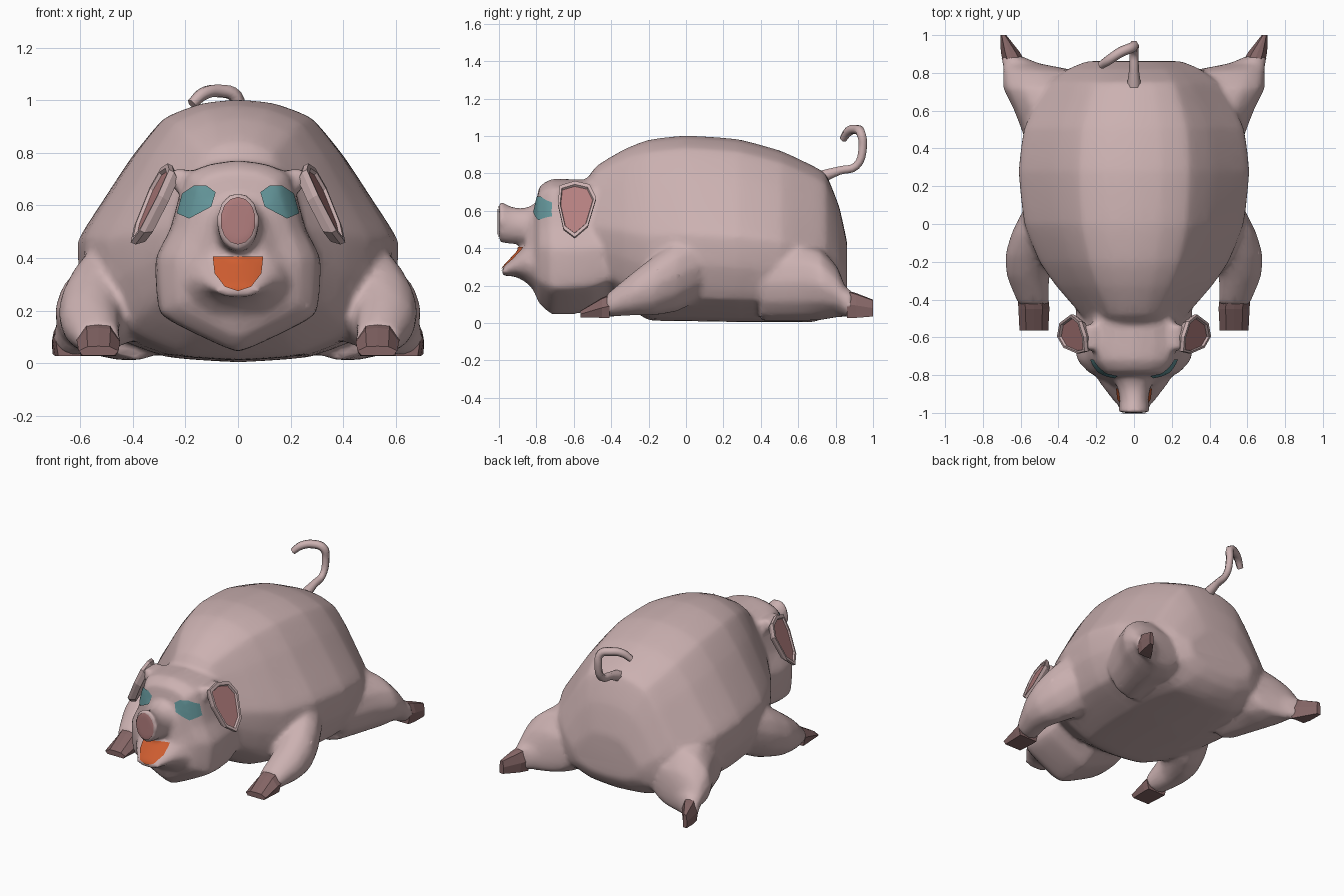
import bpy, bmesh, math
from mathutils import Vector
from mathutils.bvhtree import BVHTree

if "Cube" in bpy.data.objects:
    bpy.data.objects.remove(bpy.data.objects["Cube"])


def material(name, rgb):
    m = bpy.data.materials.new(name)
    m.diffuse_color = (*rgb, 1)
    m.use_nodes = True
    m.node_tree.nodes["Principled BSDF"].inputs["Base Color"].default_value = m.diffuse_color
    return m


SKIN = material("skin", (0.60, 0.44, 0.44))
PINK = material("pink", (0.45, 0.21, 0.21))
HOOF = material("hoof", (0.23, 0.13, 0.13))
EYE = material("eye", (0.13, 0.31, 0.33))
MOUTH = material("mouth", (0.62, 0.11, 0.03))


def make(name, verts, faces, mats, smooth=True):
    me = bpy.data.meshes.new(name)
    me.from_pydata(verts, [], faces)
    bm = bmesh.new()
    bm.from_mesh(me)
    bmesh.ops.recalc_face_normals(bm, faces=bm.faces)
    for f in bm.faces:
        f.smooth = smooth
    bm.to_mesh(me)
    bm.free()
    for m in mats:
        me.materials.append(m)
    ob = bpy.data.objects.new(name, me)
    bpy.context.collection.objects.link(ob)
    return ob


def full(half):
    """Mirror a half section (x, height fraction) to a closed one."""
    return half + [(-x, z) for x, z in half[-2:0:-1]]


def spline(pts, closed=False, k=3, mix=.4):
    """Points between straight chords (mix 0) and a Catmull-Rom curve (mix 1)."""
    n, out = len(pts), []
    for i in range(n if closed else n - 1):
        a, b, c, d = (pts[j % n] if closed else pts[min(max(j, 0), n - 1)] for j in range(i - 1, i + 3))
        for t in (j / k for j in range(k)):
            out.append(tuple(mix * .5 * (2 * q + (r - p) * t + (2 * p - 5 * q + 4 * r - s) * t * t
                                         + (3 * q - p - 3 * r + s) * t ** 3) + (1 - mix) * (q + (r - q) * t)
                             for p, q, r, s in zip(a, b, c, d)))
    return out if closed else out + [tuple(pts[-1])]


ROUND = [(math.sin(i * math.tau / 12), 0.5 + 0.5 * math.cos(i * math.tau / 12)) for i in range(12)]
HOOF_SEC = full([(0, 1), (.55, .95), (1, .5), (.8, 0), (0, 0)])
BODY = full([(0, 1), (.24, .985), (.48, .93), (.67, .79), (.85, .62), (1, .47),
             (.98, .3), (.85, .12), (.45, .02), (0, 0)])
HEAD = full([(0, 1), (.35, .98), (.62, .93), (.72, .8), (.82, .64), (1, .48),
             (.95, .2), (.5, .09), (0, 0)])


def loft(name, rings, section=ROUND, side=1, mats=(SKIN,), smooth=True):
    """Rings along y: (y, centre x, half width, bottom z, top z)."""
    if smooth:
        rings, section = spline(rings), spline(section, True)
    n = len(section)
    verts = [(side * cx + side * hw * x, y, z0 + (z1 - z0) * z)
             for y, cx, hw, z0, z1 in rings for x, z in section]
    faces = [(r * n + i, r * n + (i + 1) % n, (r + 1) * n + (i + 1) % n, (r + 1) * n + i)
             for r in range(len(rings) - 1) for i in range(n)]
    faces += [tuple(range(n)), tuple(range(len(verts) - n, len(verts)))]
    return make(name, verts, faces, mats, smooth)


# Trunk, head, snout and lower jaw
skin = [
    loft("trunk", [(-.55, 0, .22, .3, .74), (-.48, 0, .28, .22, .84), (-.33, 0, .41, .1, .93),
                   (-.2, 0, .50, .015, .98), (0, 0, .58, .01, 1.003), (.28, 0, .61, .005, .983),
                   (.51, 0, .58, .005, .92), (.68, 0, .49, .005, .84), (.75, 0, .44, .03, .795),
                   (.82, 0, .35, .08, .62), (.862, 0, .25, .15, .43)], BODY),
    loft("head", [(-.25, 0, .24, .28, .7), (-.35, 0, .29, .14, .74), (-.5, 0, .31, .06, .765),
                  (-.62, 0, .315, .045, .77), (-.72, 0, .30, .045, .77), (-.785, 0, .24, .1, .73),
                  (-.81, 0, .19, .16, .6), (-.86, 0, .13, .24, .5)], HEAD),
    loft("snout", [(-.7, 0, .16, .35, .68), (-.8, 0, .12, .38, .64), (-.87, 0, .087, .42, .615),
                   (-.94, 0, .077, .42, .625), (-1.0, 0, .085, .43, .66)]),
    loft("jaw", [(-.75, 0, .24, .12, .46), (-.86, 0, .17, .22, .42), (-.92, 0, .125, .25, .36),
                 (-.985, 0, .08, .25, .29)]),
]

# Legs and ear roots, with separate hooves
for s, tag in ((1, "left"), (-1, "right")):
    skin += [
        loft("front_leg", [(.07, .42, .17, .12, .5), (-.05, .48, .17, .06, .45), (-.17, .54, .143, .04, .36),
                           (-.28, .56, .113, .04, .275), (-.43, .53, .083, .03, .15)], side=s),
        loft("back_leg", [(.4, .38, .18, .01, .42), (.6, .44, .195, .01, .43), (.72, .46, .235, .015, .40),
                          (.81, .50, .195, .03, .30), (.85, .60, .10, .03, .20),
                          (.89, .652, .055, .03, .17)], side=s),
        loft("ear_root", [(-.67, .22, .05, .66, .74), (-.53, .22, .05, .66, .74)], side=s),
    ]
    loft("front_hoof_" + tag, [(-.41, .532, .082, .028, .152), (-.45, .53, .082, .028, .135),
                               (-.565, .53, .076, .03, .065)], HOOF_SEC, s, (HOOF,), False)
    loft("back_hoof_" + tag, [(.86, .635, .06, .028, .175), (.91, .655, .05, .028, .16),
                              (1.0, .692, .016, .035, .125)], HOOF_SEC, s, (HOOF,), False)

    # Drooping ear: thick rim with a pink inset face, turned slightly forward
    outline = [(-.08, .08), (0, 0), (.08, .06), (.115, .3), (.07, .8), (0, 1), (-.06, .85), (-.09, .4)]
    verts = []
    for scale, depth in ((.85, -.05), (1, -.02), (1, 0), (.87, 0), (.83, -.012)):
        for y, t in outline:
            t = .48 + (t - .48) * scale
            verts.append((s * (.268 + .14 * t + .9 * depth + .22 * y * scale),
                          -.595 + y * scale, .76 - .3 * t + .42 * depth))
    n = len(outline)
    faces = [(r * n + i, r * n + (i + 1) % n, (r + 1) * n + (i + 1) % n, (r + 1) * n + i)
             for r in range(4) for i in range(n)]
    faces += [tuple(range(n)), tuple(range(4 * n, 5 * n))]
    ear = make("ear_" + tag, verts, faces, (SKIN, PINK), False)
    ear.data.polygons[-1].material_index = 1

# Fuse the skin parts into one continuous body
verts, faces = [], []
for part in skin:
    k = len(verts)
    verts += [v.co.copy() for v in part.data.vertices]
    faces += [tuple(i + k for i in p.vertices) for p in part.data.polygons]
    bpy.data.objects.remove(part)
body = make("body", verts, faces, (SKIN,))
mod = body.modifiers.new("fuse", 'REMESH')
mod.mode, mod.voxel_size, mod.use_smooth_shade = 'VOXEL', .016, True
mod = body.modifiers.new("blend", 'SMOOTH')
mod.factor, mod.iterations = .5, 9
mod = body.modifiers.new("reduce", 'DECIMATE')
mod.ratio = .25


def bake(ob):
    dg = bpy.context.evaluated_depsgraph_get()
    return bpy.data.meshes.new_from_object(ob.evaluated_get(dg))


me = bake(body)
body.modifiers.clear()
body.data = me
if not me.materials:
    me.materials.append(SKIN)
for p in me.polygons:
    p.material_index, p.use_smooth = 0, True
tree = BVHTree.FromPolygons([v.co for v in me.vertices], [p.vertices for p in me.polygons])


def patch(name, outline, mat):
    """Coloured patch: front outline (x, z) laid onto the body surface."""
    outline = [(a[0] + (b[0] - a[0]) * t, a[1] + (b[1] - a[1]) * t)
               for a, b in zip(outline, outline[1:] + outline[:1]) for t in (0, .25, .5, .75)]
    n, rings = len(outline), 8
    cx, cz = (sum(p[i] for p in outline) / n for i in (0, 1))
    flat = [(cx, cz)] + [(cx + (x - cx) * r / rings, cz + (z - cz) * r / rings)
                         for r in range(1, rings + 1) for x, z in outline]
    verts = []
    for x, z in flat:
        hit, nor, *_ = tree.ray_cast(Vector((x, -1.3, z)), Vector((0, 1, 0)))
        if hit is None:
            hit, nor, *_ = tree.find_nearest(Vector((x, -.75, z)))
        verts.append(hit + nor * .003 + Vector((0, -.004, 0)))
    faces = [(0, 1 + i, 1 + (i + 1) % n) for i in range(n)]
    faces += [(1 + r * n + i, 1 + r * n + (i + 1) % n, 1 + (r + 1) * n + (i + 1) % n, 1 + (r + 1) * n + i)
              for r in range(rings - 1) for i in range(n)]
    ob = make(name, verts, faces, (mat,))
    if sum(p.normal.y for p in ob.data.polygons) > 0:
        ob.data.flip_normals()


# Eyes, mouth and snout disc
eye = [(.085, .65), (.12, .675), (.165, .675), (.21, .645), (.23, .57), (.185, .55), (.1, .595)]
patch("eye_left", eye, EYE)
patch("eye_right", [(-x, z) for x, z in eye], EYE)
patch("mouth", [(-.095, .405), (0, .405), (.095, .405), (.088, .34), (.05, .29), (0, .275),
                (-.05, .29), (-.088, .34)], MOUTH)
patch("snout_disc", [(.066 * math.sin(a), .542 + .09 * math.cos(a))
                     for a in (i * math.tau / 14 for i in range(14))], PINK)

# Curly tail
cu = bpy.data.curves.new("tail", 'CURVE')
cu.dimensions, cu.bevel_depth, cu.bevel_resolution, cu.resolution_u = '3D', .03, 1, 4
cu.use_fill_caps = True
path = [(0, .72, .78, 1.3), (0, .82, .815, .85), (0, .91, .84, .8), (0, .945, .94, .85), (-.01, .935, 1.015, .9),
        (-.07, .91, 1.035, .9), (-.13, .87, 1.025, .85), (-.175, .84, .985, .7)]
sp = cu.splines.new('BEZIER')
sp.bezier_points.add(len(path) - 1)
for bp, (x, y, z, r) in zip(sp.bezier_points, path):
    bp.co, bp.radius = (x, y, z), r
    bp.handle_left_type = bp.handle_right_type = 'AUTO'
helper = bpy.data.objects.new("tail_path", cu)
bpy.context.collection.objects.link(helper)
tail = bpy.data.objects.new("tail", bake(helper))
bpy.context.collection.objects.link(tail)
bpy.data.objects.remove(helper)
tail.data.materials.clear()
tail.data.materials.append(SKIN)
for p in tail.data.polygons:
    p.use_smooth = True
